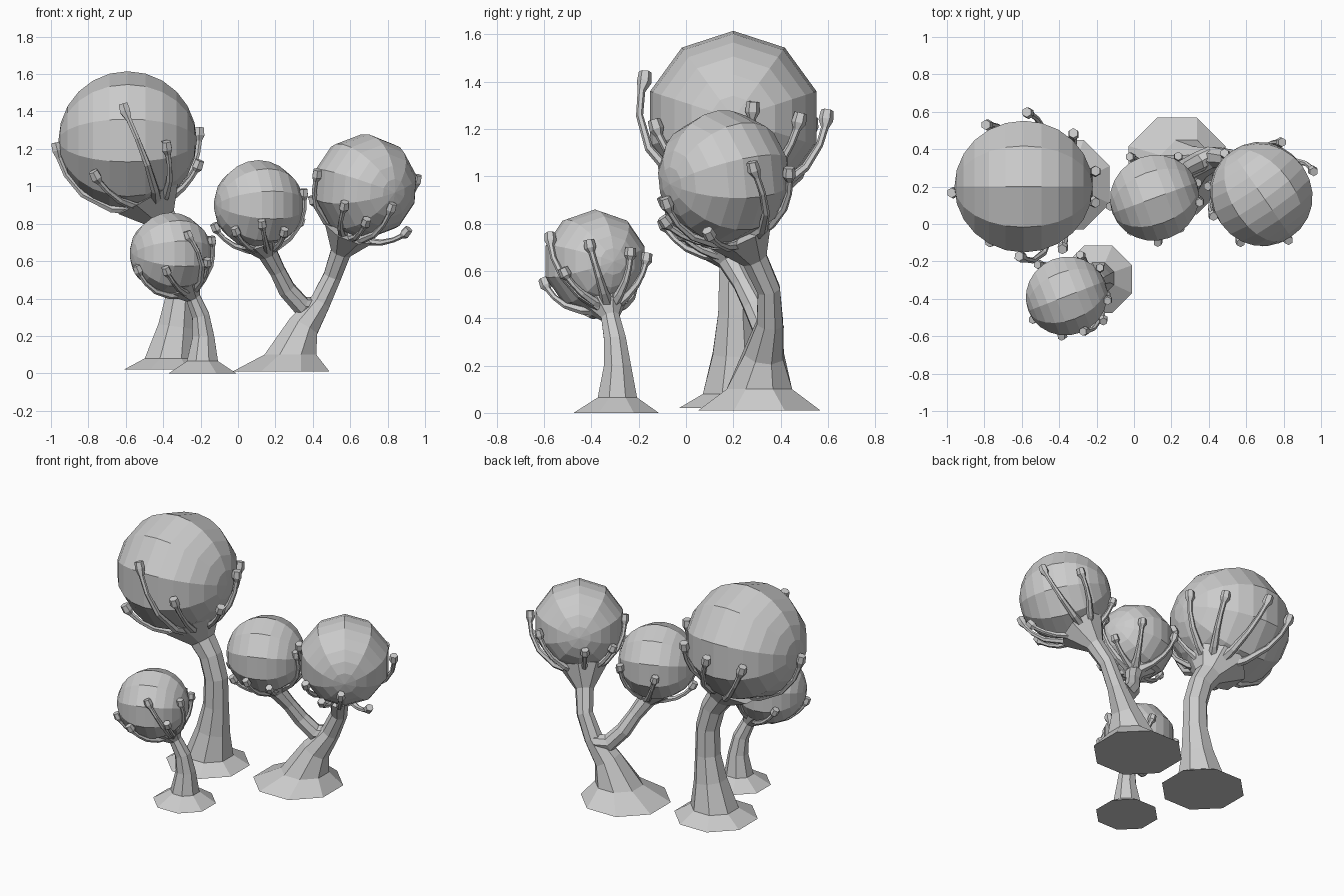
import bpy, bmesh
from math import cos, sin, radians, pi, sqrt
from mathutils import Vector

cube = bpy.data.objects.get("Cube")
if cube:
    bpy.data.objects.remove(cube, do_unlink=True)

grey = bpy.data.materials.new("plain_grey")
grey.use_nodes = True
grey.diffuse_color = (0.6, 0.6, 0.6, 1)
grey.node_tree.nodes["Principled BSDF"].inputs["Base Color"].default_value = (0.6, 0.6, 0.6, 1)


def finish(bm, name):
    bmesh.ops.recalc_face_normals(bm, faces=bm.faces)
    mesh = bpy.data.meshes.new(name)
    bm.to_mesh(mesh)
    bm.free()
    mesh.materials.append(grey)
    obj = bpy.data.objects.new(name, mesh)
    bpy.context.collection.objects.link(obj)
    return obj


def loft(bm, points, radii, sides, flat_rings=0):
    """Tapered tube along points; the first flat_rings rings stay horizontal."""
    up = Vector((0, 0, 1))
    points = [Vector(p) for p in points]
    rings = []
    for i, (p, r) in enumerate(zip(points, radii)):
        tangent = points[min(i + 1, len(points) - 1)] - points[max(i - 1, 0)]
        turn = up.rotation_difference(up if i < flat_rings else tangent)
        ring = []
        for k in range(sides):
            a = 2 * pi * (k + 0.5) / sides
            ring.append(bm.verts.new(p + turn @ Vector((r * cos(a), r * sin(a), 0))))
        rings.append(ring)
    for low, high in zip(rings, rings[1:]):
        for k in range(sides):
            n = (k + 1) % sides
            bm.faces.new((low[k], low[n], high[n], high[k]))
    bm.faces.new(rings[0][::-1])
    bm.faces.new(rings[-1])


def trunk(name, path, flat_rings=2):
    bm = bmesh.new()
    loft(bm, [p[:3] for p in path], [p[3] for p in path], 8, flat_rings)
    finish(bm, name)


def crown(name, centre, radius, axis, neck, tips):
    """Faceted ball plus the twigs that grip it from the neck upwards."""
    centre = Vector(centre)
    bm = bmesh.new()
    bmesh.ops.create_uvsphere(bm, u_segments=10, v_segments=12, radius=radius)
    # One flat side of the ball is turned to the top
    axis = Vector(axis).normalized()
    side = Vector((0, 0, 1)).cross(axis).normalized()
    top = axis.cross(side)
    half = pi / 10
    for v in bm.verts:
        x = v.co.x * cos(half) - v.co.y * sin(half)
        y = v.co.x * sin(half) + v.co.y * cos(half)
        v.co = centre + top * x + side * y + axis * v.co.z
    # Rotate so a flat facet, not an edge, faces up
    finish(bm, name + "_ball")

    bm = bmesh.new()
    start = (Vector(neck) - centre).normalized()
    size = 0.6 + radius * 1.3
    for azimuth, height, lift in tips:
        a, flat = radians(azimuth), sqrt(1 - height * height)
        end = Vector((flat * cos(a), flat * sin(a), height))
        path = []
        for t in (0.12, 0.35, 0.6, 0.8, 0.94):
            reach = radius * (1.0 + (lift - 1) * t)
            path.append(centre + start.slerp(end, t) * reach)
        tip = centre + end * radius * lift
        heading = ((tip - path[-2]).normalized() + Vector((0, 0, 0.5))).normalized()
        path += [tip, tip + heading * 0.04 * size]
        widths = [w * size for w in (0.035, 0.022, 0.017, 0.014, 0.015, 0.029, 0.025)]
        loft(bm, path, widths, 6)
    finish(bm, name + "_twigs")


# Tall tree
trunk("tall_trunk", [
    (-0.37, 0.21, 0.02, 0.26), (-0.36, 0.21, 0.08, 0.15), (-0.33, 0.21, 0.25, 0.105),
    (-0.31, 0.21, 0.42, 0.08), (-0.31, 0.21, 0.6, 0.075), (-0.35, 0.21, 0.74, 0.075),
    (-0.41, 0.21, 0.83, 0.085), (-0.48, 0.2, 0.95, 0.2)])
crown("tall", (-0.59, 0.2, 1.245), 0.37, (1, 0, 0), (-0.41, 0.21, 0.82), [
    (268, 0.38, 1.1), (86, -0.02, 1.06), (185, -0.14, 1.03), (12, 0.07, 1.06), (348, -0.36, 1.1),
    (240, -0.52, 1.05), (303, -0.12, 1.05), (120, -0.1, 1.03), (46, -0.05, 1.04)])

# Small tree
trunk("small_trunk", [
    (-0.19, -0.295, 0, 0.195), (-0.19, -0.29, 0.065, 0.09), (-0.185, -0.29, 0.2, 0.062),
    (-0.2, -0.3, 0.31, 0.05), (-0.24, -0.32, 0.405, 0.042), (-0.29, -0.345, 0.48, 0.11)])
crown("small", (-0.36, -0.385, 0.64), 0.22, (-0.93, -0.36, 0), (-0.25, -0.32, 0.42), [
    (215, -0.42, 1.05), (298, 0.38, 1.04), (355, 0.25, 1.04), (40, 0.1, 1.06),
    (70, 0, 1.04), (328, -0.25, 1.08), (265, -0.45, 1.05), (130, -0.3, 1.04)])

# Forked tree
trunk("forked_trunk", [
    (0.23, 0.31, 0.01, 0.28), (0.28, 0.31, 0.1, 0.15), (0.35, 0.33, 0.25, 0.09),
    (0.44, 0.355, 0.38, 0.06), (0.505, 0.35, 0.52, 0.052), (0.55, 0.29, 0.65, 0.058),
    (0.6, 0.23, 0.77, 0.15)])
trunk("forked_branch", [
    (0.42, 0.37, 0.36, 0.05), (0.34, 0.33, 0.36, 0.055), (0.26, 0.29, 0.45, 0.05),
    (0.21, 0.24, 0.55, 0.045), (0.16, 0.19, 0.64, 0.055), (0.13, 0.16, 0.72, 0.13)], 0)
crown("forked_right", (0.68, 0.16, 1.0), 0.28, (-0.57, 0.82, 0.12), (0.56, 0.28, 0.68), [
    (25, 0.08, 1.08), (300, -0.42, 1.08), (203, 0.18, 1.02), (132, -0.25, 1.05), (245, -0.4, 1.05),
    (345, -0.76, 1.2), (70, 0, 1.05), (270, -0.65, 1.12), (170, -0.3, 1.04)])
crown("forked_left", (0.11, 0.14, 0.9), 0.24, (-0.93, -0.34, 0), (0.16, 0.19, 0.65), [
    (190, -0.5, 1.1), (275, -0.45, 1.06), (355, 0.2, 1.03), (120, -0.1, 1.05),
    (312, -0.62, 1.06), (235, -0.6, 1.06), (60, -0.05, 1.05), (20, -0.4, 1.06)])
